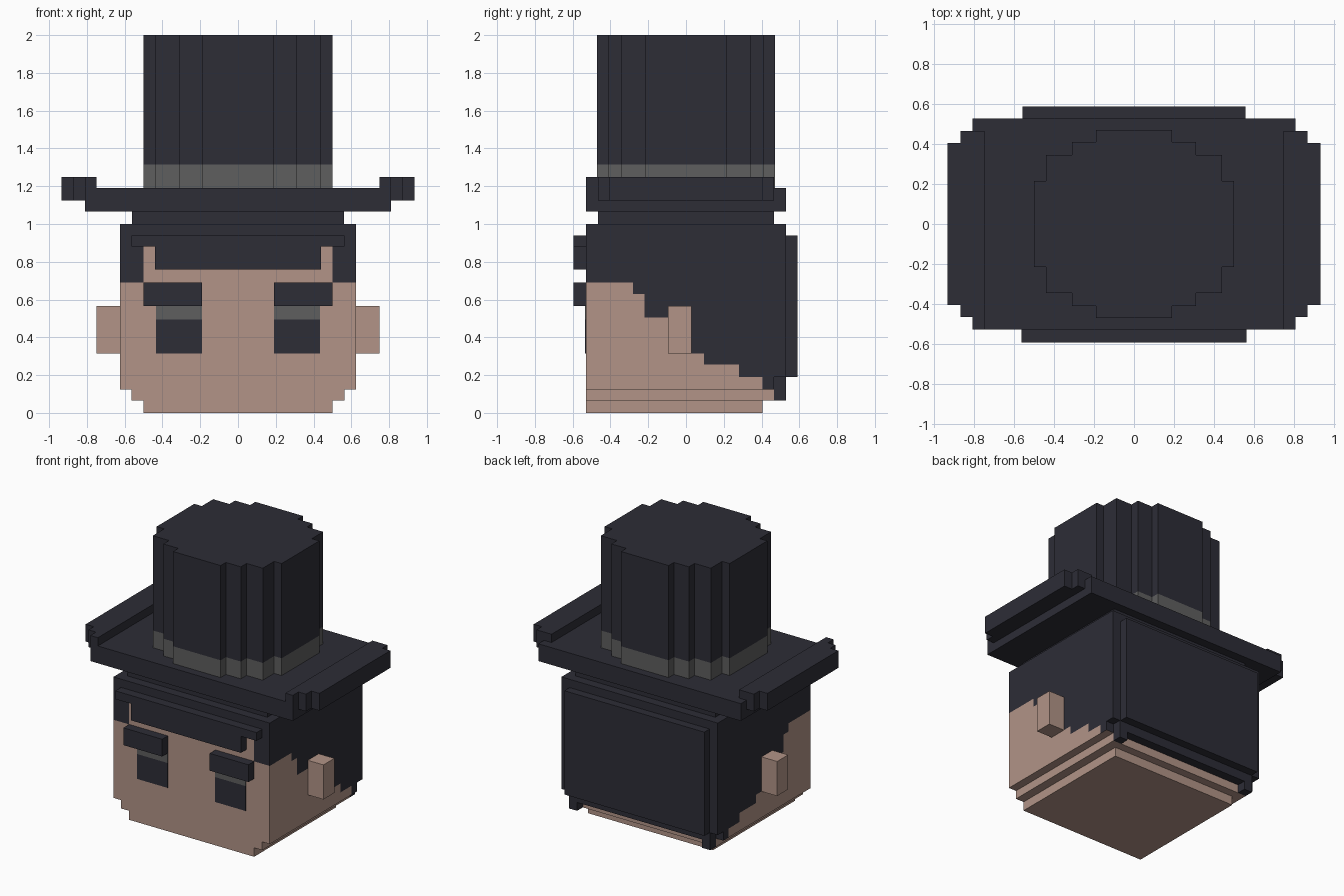
import bpy, bmesh
from mathutils import Vector

if "Cube" in bpy.data.objects:
    bpy.data.objects.remove(bpy.data.objects["Cube"], do_unlink=True)


def material(name, r, g, b):
    m = bpy.data.materials.new(name)
    m.use_nodes = True
    m.diffuse_color = (r, g, b, 1)
    m.node_tree.nodes["Principled BSDF"].inputs["Base Color"].default_value = (r, g, b, 1)
    return m


DARK, SKIN, GREY = 0, 1, 2
MATS = [material("charcoal", 0.026, 0.026, 0.037),
        material("skin", 0.445, 0.296, 0.242),
        material("grey", 0.114, 0.114, 0.114)]


def blocks(name, xs, ys, zs, inside, colour):
    """Outer skin of the grid cells chosen by inside(centre), coloured by colour(face centre)."""
    axes = (xs, ys, zs)
    bm = bmesh.new()
    verts = {}

    def vert(key):
        if key not in verts:
            verts[key] = bm.verts.new([axes[a][key[a]] for a in range(3)])
        return verts[key]

    def filled(cell):
        if any(not 0 <= cell[a] < len(axes[a]) - 1 for a in range(3)):
            return False
        return inside(*[(axes[a][cell[a]] + axes[a][cell[a] + 1]) / 2 for a in range(3)])

    cells = [(i, j, k) for i in range(len(xs) - 1)
             for j in range(len(ys) - 1) for k in range(len(zs) - 1)]
    for cell in filter(filled, cells):
        for a in range(3):
            b, c = (a + 1) % 3, (a + 2) % 3
            for side in (0, 1):
                near = list(cell)
                near[a] += 2 * side - 1
                if filled(near):
                    continue
                corners = []
                for db, dc in ((0, 0), (1, 0), (1, 1), (0, 1)):
                    key = list(cell)
                    key[a] += side
                    key[b] += db
                    key[c] += dc
                    corners.append(vert(tuple(key)))
                face = bm.faces.new(corners if side else corners[::-1])
                face.material_index = colour(*face.calc_center_median())
    # merge flat neighbours of one colour
    bmesh.ops.dissolve_limit(bm, angle_limit=0.01, verts=bm.verts[:],
                             edges=bm.edges[:], delimit={'MATERIAL'})
    me = bpy.data.meshes.new(name)
    bm.to_mesh(me)
    bm.free()
    for m in MATS:
        me.materials.append(m)
    ob = bpy.data.objects.new(name, me)
    bpy.context.collection.objects.link(ob)
    return ob


def box(name, x, y, z, col):
    return blocks(name, x, y, z, lambda *p: True, lambda *p: col)


def mirrored(values):
    return sorted([-v for v in values] + list(values))


# Head with stepped chin; hairline falls in steps towards the back
HAIRLINE = [(-0.28, 0.69), (-0.22, 0.63), (-0.03, 0.505), (0.095, 0.315),
            (0.28, 0.255), (0.405, 0.19), (0.466, 0.127)]


def head_inside(x, y, z):
    x = abs(x)
    if z < 0.065:
        return x < 0.5 and y < 0.405
    if z < 0.125:
        return (x < 0.565 and y < 0.465) or 0.5 < x < 0.565
    if z < 0.19:
        return x < 0.565 or y < 0.465
    return True


def head_colour(x, y, z):
    if y < -0.529 and abs(x) < 0.5 and z < 0.88:
        return SKIN
    for limit, height in HAIRLINE:
        if y < limit:
            return SKIN if z < height else DARK
    return DARK


blocks("head", mirrored([0.5, 0.565, 0.625]),
       [-0.53, -0.28, -0.22, -0.03, 0.095, 0.28, 0.405, 0.465, 0.53],
       [0, 0.065, 0.125, 0.19, 0.255, 0.315, 0.505, 0.63, 0.69, 0.88, 1.0],
       head_inside, head_colour)

# Hair: fringe with wider top row, and the raised back panel
blocks("fringe", mirrored([0.44, 0.565]), [-0.595, -0.53], [0.76, 0.88, 0.94],
       lambda x, y, z: abs(x) < 0.44 or z > 0.88, lambda *p: DARK)
box("back_hair", [-0.56, 0.56], [0.53, 0.59], [0.19, 0.94], DARK)

# Ears, eyebrows and eyes on both sides
for side, s in (("left", 1), ("right", -1)):
    def span(a, b):
        return sorted((s * a, s * b))
    box(side + "_ear", span(0.625, 0.75), [-0.095, 0.03], [0.315, 0.565], SKIN)
    box(side + "_eyebrow", span(0.19, 0.5), [-0.595, -0.53], [0.565, 0.69], DARK)
    blocks(side + "_eye", span(0.19, 0.435), [-0.534, -0.53], [0.315, 0.495, 0.565],
           lambda *p: True, lambda x, y, z: GREY if z > 0.495 else DARK)
    # upturned brim edge, stepped at its ends
    blocks(side + "_brim_curl", span(0.75, 0.81) + span(0.81, 0.87)[(s > 0):][:1]
           + [s * 0.935] if s > 0 else [-0.935, -0.87, -0.81, -0.75],
           [-0.53, -0.465, -0.405, 0.405, 0.465], [1.125, 1.19, 1.25],
           lambda x, y, z: (abs(y) < 0.405 or abs(x) < 0.87)
           and (y > -0.465 or abs(x) < 0.81)
           and (abs(x) > 0.81 or z > 1.19),
           lambda *p: DARK)

# Hat: collar, brim and rounded crown with a grey band
box("hat_collar", [-0.56, 0.56], [-0.465, 0.465], [1.0, 1.065], DARK)
box("hat_brim", [-0.81, 0.81], [-0.53, 0.53], [1.065, 1.19], DARK)

CROWN = [(0.19, 0.47), (0.31, 0.41), (0.44, 0.345), (0.5, 0.215)]
blocks("hat_crown", mirrored([x for x, y in CROWN]), mirrored([y for x, y in CROWN]),
       [1.19, 1.315, 2.0],
       lambda x, y, z: any(abs(x) < cx and abs(y) < cy for cx, cy in CROWN),
       lambda x, y, z: GREY if z < 1.315 else DARK)
